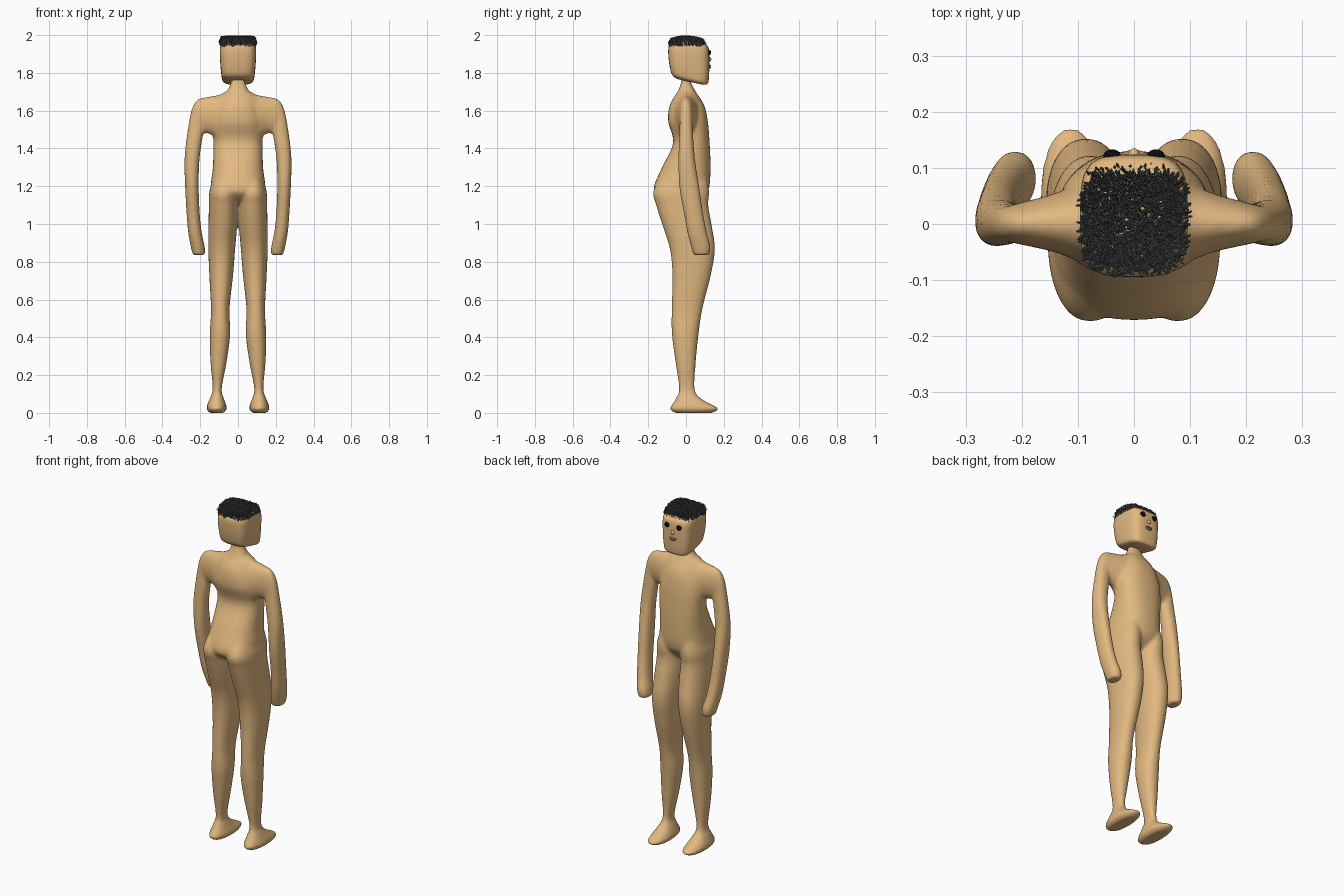
import bpy, bmesh, math, random
from mathutils import Matrix, Vector

random.seed(4)
cube = bpy.data.objects.get("Cube")
if cube:
    bpy.data.objects.remove(cube, do_unlink=True)


def material(name, colour):
    m = bpy.data.materials.new(name)
    m.use_nodes = True
    m.diffuse_color = (*colour, 1)
    bsdf = m.node_tree.nodes["Principled BSDF"]
    bsdf.inputs["Base Color"].default_value = (*colour, 1)
    bsdf.inputs["Roughness"].default_value = 0.7
    return m


skin = material("tan skin", (0.76, 0.48, 0.215))
dark = material("charcoal hair", (0.085, 0.09, 0.092))
black = material("black eyes", (0.003, 0.003, 0.003))
lip = material("brown lips", (0.40, 0.21, 0.09))


def finish(name, bm, mat, smooth=True):
    mesh = bpy.data.meshes.new(name)
    bm.to_mesh(mesh)
    bm.free()
    mesh.materials.append(mat)
    for p in mesh.polygons:
        p.use_smooth = smooth
    ob = bpy.data.objects.new(name, mesh)
    bpy.context.collection.objects.link(ob)
    return ob


def spline(rows, steps=5):
    """Smoothly fill in stations between the given rows."""
    out = []
    for i in range(len(rows) - 1):
        a, b, c, d = (rows[max(0, min(len(rows) - 1, i + k))] for k in (-1, 0, 1, 2))
        for s in range(steps):
            t = s / steps
            out.append([q + 0.5 * t * (r - p + t * (2*p - 5*q + 4*r - u + t * (3*(q - r) + u - p)))
                        for p, q, r, u in zip(a, b, c, d)])
    return out + [list(rows[-1])]


def loft(bm, rows, power=2.0, side=1, along_x=False, sides=40):
    """Rows: station, centre, half width, back y, front y, forward tilt."""
    rings = []
    for st, cen, half, y0, y1, tilt in spline(rows):
        ring = []
        for k in range(sides):
            a = math.tau * k / sides
            c, s = math.cos(a), math.sin(a)
            u = cen + half * math.copysign(abs(c) ** (2 / power), c)
            y = (y0 + y1) / 2 + (y1 - y0) / 2 * math.copysign(abs(s) ** (2 / power), s)
            co = (side * st, y, u) if along_x else (side * u, y, st - tilt * y)
            ring.append(bm.verts.new(co))
        rings.append(ring)
    faces = [bm.faces.new(rings[0]), bm.faces.new(rings[-1])]
    for r, q in zip(rings, rings[1:]):
        for k in range(sides):
            n = (k + 1) % sides
            faces.append(bm.faces.new((r[k], r[n], q[n], q[k])))
    bmesh.ops.recalc_face_normals(bm, faces=faces)


# Body: torso, shoulders, arms and legs fused into one skin
body = bmesh.new()
torso = [(1.11, .05, -.09, .06), (1.14, .09, -.145, .09), (1.19, .142, -.172, .122),
         (1.30, .133, -.127, .13), (1.43, .13, -.068, .125), (1.54, .135, -.094, .116),
         (1.63, .105, -.086, .096), (1.70, .06, -.045, .052), (1.75, .038, -.026, .027),
         (1.80, .037, -.026, .027)]
loft(body, [(z, 0, h, a, b, 0) for z, h, a, b in torso], 2.4)
shoulder = [(0, 1.59, .12, -.085, .095), (.05, 1.588, .12, -.08, .088), (.10, 1.562, .122, -.065, .07),
            (.15, 1.576, .099, -.048, .052), (.21, 1.572, .09, -.035, .036), (.238, 1.56, .065, -.026, .028)]
arm = [(1.65, .205, .02, -.02, .02), (1.60, .214, .033, -.03, .03), (1.50, .224, .042, -.035, .036),
       (1.35, .243, .04, -.04, .047), (1.20, .244, .036, -.036, .07), (1.05, .237, .035, -.01, .092),
       (.95, .227, .036, .008, .112), (.88, .213, .037, .026, .13), (.835, .207, .032, .04, .124)]
leg = [(1.29, .066, .05, -.10, .10), (1.18, .077, .073, -.172, .122), (1.10, .078, .076, -.158, .118),
       (1.0, .08, .076, -.127, .135), (.87, .086, .071, -.086, .153),
       (.73, .089, .063, -.072, .132), (.55, .094, .049, -.076, .087), (.42, .095, .054, -.075, .067),
       (.27, .103, .043, -.056, .052), (.13, .110, .024, -.037, .046), (.08, .112, .036, -.052, .075),
       (.04, .113, .051, -.077, .145), (.02, .113, .054, -.086, .175), (0, .113, .038, -.06, .14)]
for side in (1, -1):
    loft(body, [(*r, 0) for r in shoulder], 2.0, side, True)
    loft(body, [(*r, 0) for r in arm], 2.2, side)
    loft(body, [(*r, 0) for r in leg], 2.2, side)
body_ob = finish("body", body, skin)
remesh = body_ob.modifiers.new("fuse", 'REMESH')
remesh.mode = 'VOXEL'
remesh.voxel_size = 0.007
remesh.use_smooth_shade = True
relax = body_ob.modifiers.new("relax", 'SMOOTH')
relax.factor = 0.5
relax.iterations = 14

# Head: rounded block with a lowered chin
head = bmesh.new()
loft(head, [(1.757, 0, .055, -.045, .085, .22), (1.77, 0, .081, -.073, .114, .25),
            (1.81, 0, .09, -.085, .122, .2), (1.87, 0, .095, -.092, .124, .05),
            (1.92, 0, .096, -.094, .122, 0), (1.945, 0, .092, -.088, .112, 0),
            (1.959, 0, .084, -.064, .08, 0), (1.968, 0, .06, -.03, .035, 0)], 3.6)
finish("head", head, skin)


def blob(name, centre, size, mat):
    bm = bmesh.new()
    bmesh.ops.create_uvsphere(bm, u_segments=20, v_segments=12, radius=1,
                              matrix=Matrix.Translation(centre) @ Matrix.Diagonal((*size, 1)))
    return finish(name, bm, mat)


# Face, which looks towards +y
for side, label in ((1, "right"), (-1, "left")):
    blob(label + "_eye", (side * .039, .121, 1.908), (.016, .012, .014), black)
blob("nose", (0, .122, 1.872), (.010, .013, .012), skin)
blob("upper_lip", (0, .122, 1.838), (.024, .010, .006), lip)
blob("lower_lip", (0, .122, 1.829), (.019, .010, .006), lip)

# Hair: a dense crop of short tufts spread evenly over the crown
hair = bmesh.new()
for i in range(2600):
    u, v = random.uniform(-1, 1), random.uniform(-1, 1)
    rho = (u ** 4 + v ** 4) ** 0.25
    if rho > 1:
        continue
    x, y = .091 * u, .006 + .09 * v
    z = 1.975 - 2.2 * y * y - .1 * max(0, rho - .85)
    if rho > .94:
        z -= random.uniform(0, .022)
    lean = Vector((x * 4 + random.uniform(-.4, .4), y * 4 + random.uniform(-.4, .4), 1)).normalized()
    length = random.uniform(.018, .027)
    place = (Matrix.Translation(Vector((x, y, z)) + lean * length * .4)
             @ lean.to_track_quat('Z', 'Y').to_matrix().to_4x4())
    bmesh.ops.create_cone(hair, cap_ends=True, segments=5, radius1=.0036, radius2=.0018,
                          depth=length, matrix=place)
finish("hair", hair, dark, smooth=False)
